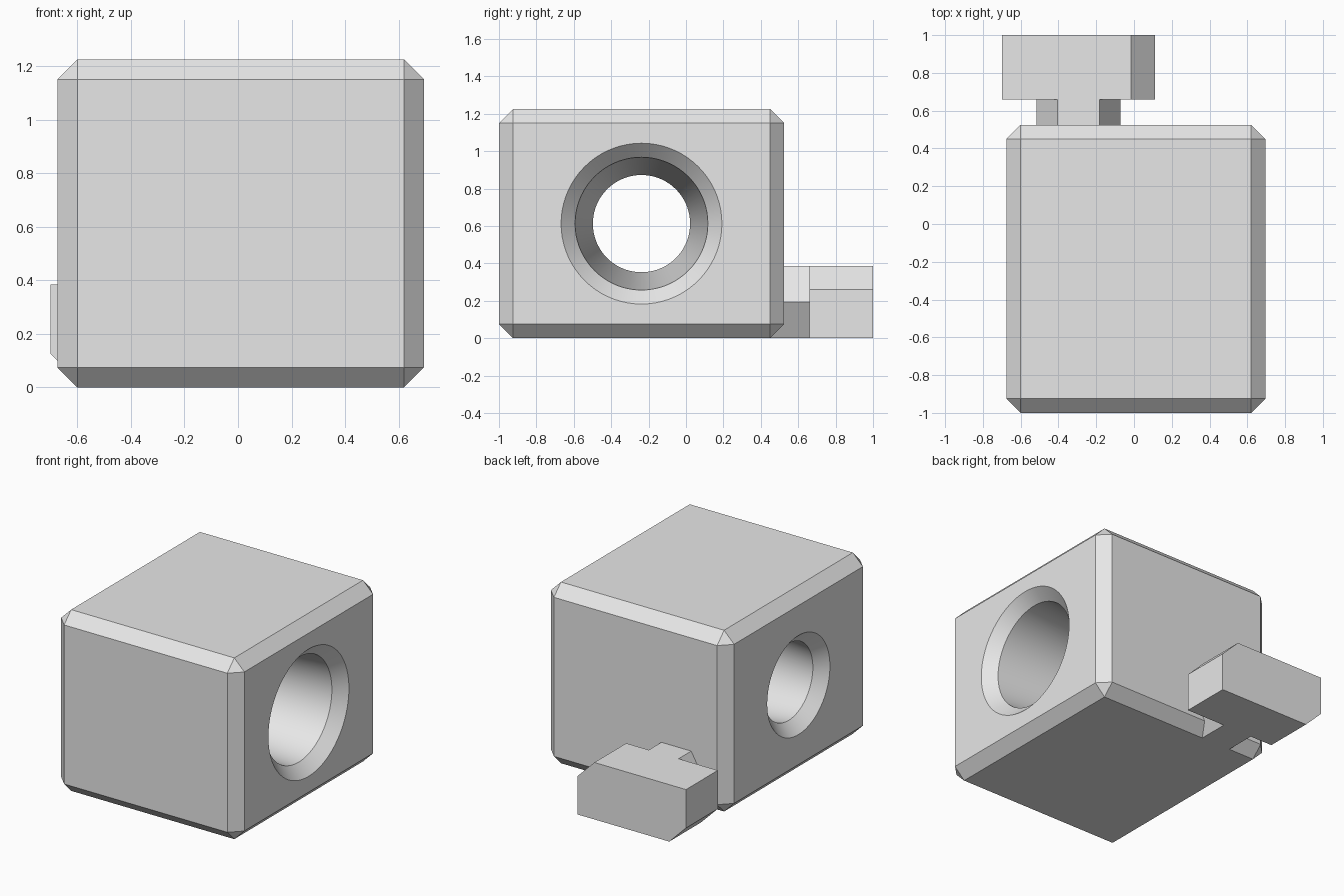
import bpy
import bmesh
from math import cos, sin, pi, radians
from mathutils import Matrix, Vector

if "Cube" in bpy.data.objects:
    bpy.data.objects.remove(bpy.data.objects["Cube"], do_unlink=True)

# Single plain grey
grey = bpy.data.materials.new("light_grey")
grey.use_nodes = True
colour = (0.8, 0.8, 0.8, 1)
grey.diffuse_color = colour
grey.node_tree.nodes["Principled BSDF"].inputs["Base Color"].default_value = colour

CHAMFER = 0.075
X0, X1 = -0.675, 0.695      # block sides
Y0, Y1 = -1.0, 0.525        # block front and back
HEIGHT = 1.225


def finish(name, bm):
    bmesh.ops.recalc_face_normals(bm, faces=bm.faces)
    mesh = bpy.data.meshes.new(name)
    bm.to_mesh(mesh)
    bm.free()
    mesh.materials.append(grey)
    obj = bpy.data.objects.new(name, mesh)
    bpy.context.collection.objects.link(obj)
    return obj


def prism(name, outline, y_start, y_end):
    """Extrude an x-z outline along y."""
    bm = bmesh.new()
    face = bm.faces.new([bm.verts.new((x, y_start, z)) for x, z in outline])
    side = bmesh.ops.extrude_face_region(bm, geom=[face])["geom"]
    verts = [v for v in side if isinstance(v, bmesh.types.BMVert)]
    bmesh.ops.translate(bm, verts=verts, vec=(0, y_end - y_start, 0))
    return finish(name, bm)


# Chamfered block
bm = bmesh.new()
bmesh.ops.create_cube(bm, size=1)
bmesh.ops.scale(bm, verts=bm.verts, vec=(X1 - X0, Y1 - Y0, HEIGHT))
bmesh.ops.translate(bm, verts=bm.verts, vec=((X0 + X1) / 2, (Y0 + Y1) / 2, HEIGHT / 2))
bmesh.ops.bevel(bm, geom=bm.edges[:], offset=CHAMFER, segments=1,
                affect='EDGES', clamp_overlap=True)
block = finish("block", bm)

# Tapered bore with a countersink at each end, as (x, radius)
over = 0.05
profile = [(X0 - over, 0), (X0 - over, 0.335 + over), (X0 + CHAMFER, 0.26),
           (X1 - CHAMFER, 0.355), (X1 + over, 0.43 + over), (X1 + over, 0)]
centre = Vector((0, -0.238, HEIGHT / 2))
bm = bmesh.new()
line = [bm.verts.new((x, centre.y, centre.z + r)) for x, r in profile]
edges = [bm.edges.new(pair) for pair in zip(line, line[1:])]
bmesh.ops.spin(bm, geom=line + edges, cent=centre, axis=(1, 0, 0),
               angle=2 * pi, steps=72, use_merge=True)
bmesh.ops.remove_doubles(bm, verts=bm.verts, dist=0.0001)
cutter = finish("bore_cutter", bm)
cutter.hide_render = True

cut = block.modifiers.new("bore", 'BOOLEAN')
cut.operation = 'DIFFERENCE'
cut.solver = 'EXACT'
cut.object = cutter
bpy.ops.object.select_all(action='DESELECT')
block.select_set(True)
bpy.context.view_layer.objects.active = block
bpy.ops.object.modifier_apply(modifier=cut.name)
bpy.data.objects.remove(cutter, do_unlink=True)
bpy.ops.object.shade_smooth_by_angle(angle=radians(30))

# Hexagonal neck joining the connector to the block
mid_x, top = -0.295, 0.385
radius = top / (2 * sin(pi / 3))
hexagon = [(mid_x + radius * cos(i * pi / 3), top / 2 + radius * sin(i * pi / 3))
           for i in range(6)]
prism("connector_neck", hexagon, Y1 - CHAMFER, 0.66)

# Connector head with two opposite corners cut
half, corner = 0.405, 0.125
left, right = mid_x - half, mid_x + half
head = [(left, top), (left, corner), (left + corner, 0),
        (right, 0), (right, top - corner), (right - corner, top)]
prism("connector_head", head, 0.66, 1.0)
